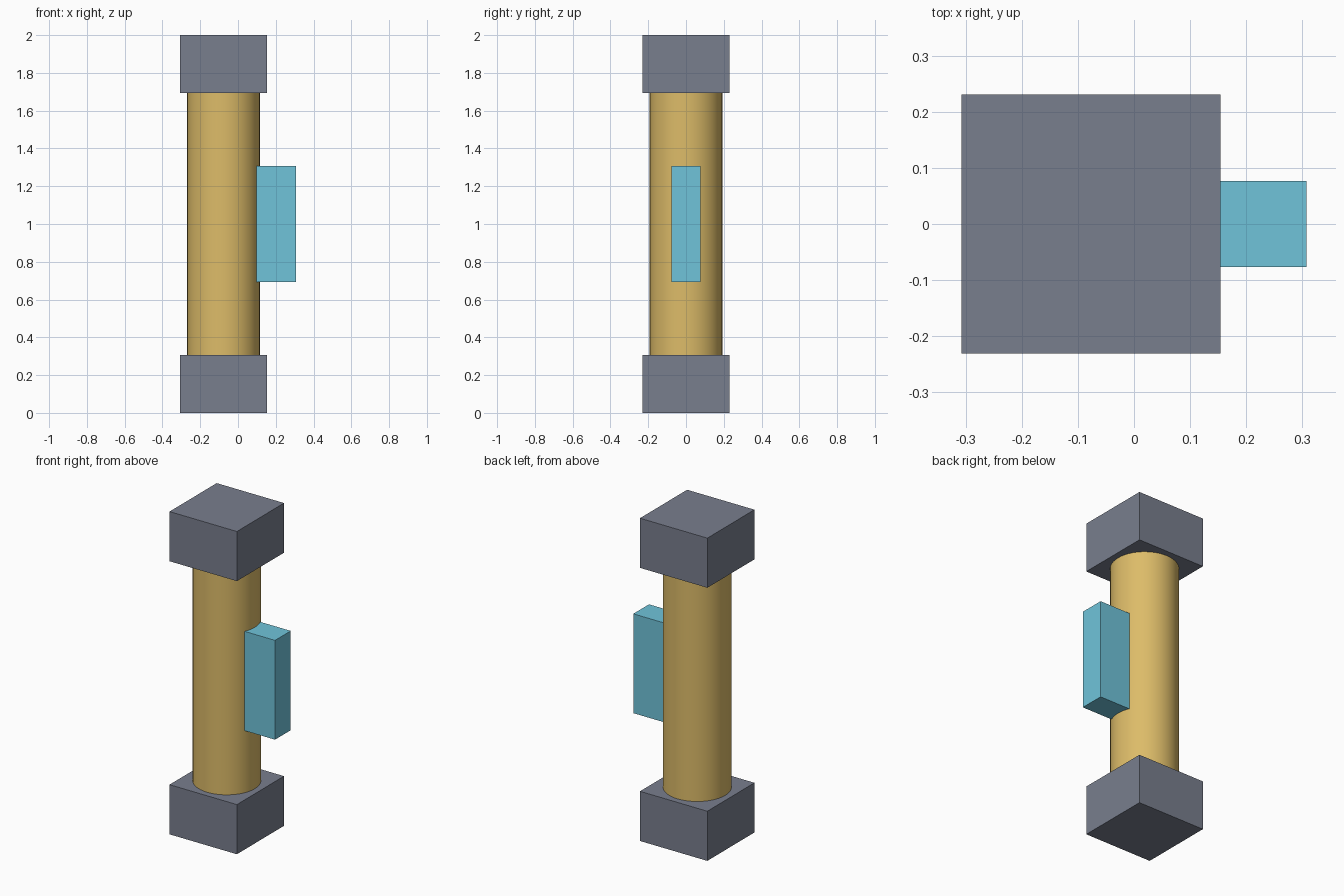
import bpy
import math

if "Cube" in bpy.data.objects:
    bpy.data.objects.remove(bpy.data.objects["Cube"])

U = 1 / 13  # modelling unit: the model is 26 units tall


def material(name, rgb):
    mat = bpy.data.materials.new(name)
    mat.diffuse_color = (*rgb, 1)
    mat.use_nodes = True
    mat.node_tree.nodes["Principled BSDF"].inputs["Base Color"].default_value = mat.diffuse_color
    return mat


def box(name, center, size, mat):
    bpy.ops.mesh.primitive_cube_add(size=1, location=[c * U for c in center])
    ob = bpy.context.object
    ob.name = name
    ob.scale = [s * U for s in size]
    bpy.ops.object.transform_apply(location=False, rotation=False, scale=True)
    ob.data.materials.append(mat)
    return ob


slate = material("slate", (0.19, 0.21, 0.27))
brass = material("brass", (0.72, 0.50, 0.14))
cyan = material("cyan", (0.16, 0.55, 0.70))

# Square end blocks
for name, z in (("bottom_block", 2), ("top_block", 24)):
    box(name, (-1, 0, z), (6, 6, 4), slate)

# Round shaft between the blocks
bpy.ops.mesh.primitive_cylinder_add(
    vertices=48, radius=2.5 * U, depth=18 * U, location=(-U, 0, 13 * U))
shaft = bpy.context.object
shaft.name = "shaft"
shaft.data.materials.append(brass)
bpy.ops.object.shade_smooth_by_angle(angle=math.radians(30))

# Flat tab set into the side of the shaft
box("side_tab", (2.625, 0, 13), (2.75, 2, 8), cyan)
